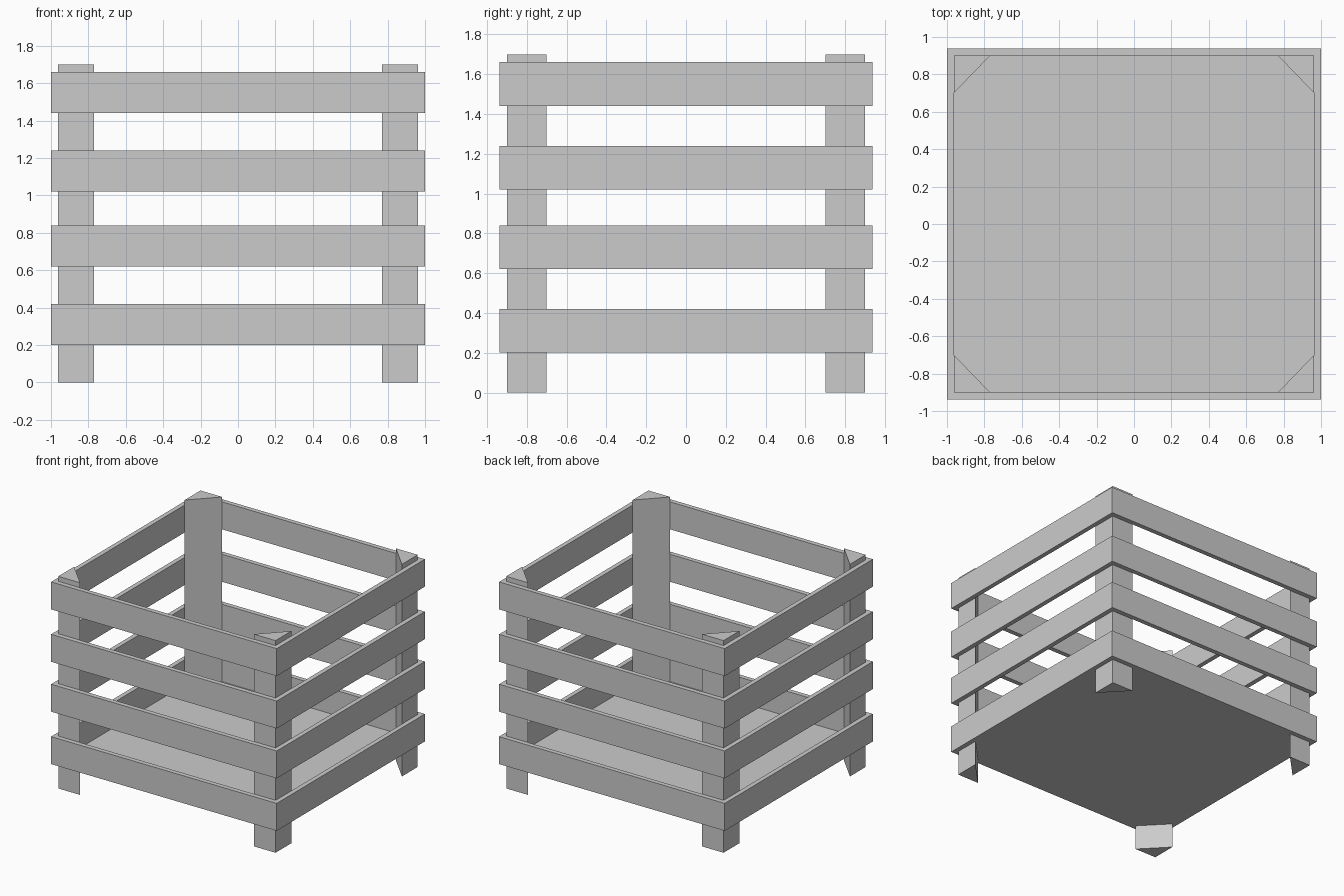
import bpy
import bmesh
from mathutils import Vector

cube = bpy.data.objects.get("Cube")
if cube:
    bpy.data.objects.remove(cube, do_unlink=True)

# One plain grey for the whole crate
grey = bpy.data.materials.new("plain_grey")
grey.use_nodes = True
colour = (0.6, 0.6, 0.6, 1)
grey.diffuse_color = colour
grey.node_tree.nodes["Principled BSDF"].inputs["Base Color"].default_value = colour

IN_X, IN_Y = 0.963, 0.9      # inner faces of the slats
OUT_X, OUT_Y = 1.0, 0.938    # outer faces of the slats
SLAT_HEIGHT = 0.22
SLAT_BOTTOMS = (0.2, 0.62, 1.02, 1.44)


def prism(name, outline, bottom, top):
    """Extrude a flat outline upwards from bottom to top."""
    bm = bmesh.new()
    base = bm.faces.new([bm.verts.new((x, y, bottom)) for x, y in outline])
    extruded = bmesh.ops.extrude_face_region(bm, geom=[base])["geom"]
    verts = [v for v in extruded if isinstance(v, bmesh.types.BMVert)]
    bmesh.ops.translate(bm, verts=verts, vec=Vector((0, 0, top - bottom)))
    bmesh.ops.recalc_face_normals(bm, faces=bm.faces)
    mesh = bpy.data.meshes.new(name)
    bm.to_mesh(mesh)
    bm.free()
    mesh.materials.append(grey)
    obj = bpy.data.objects.new(name, mesh)
    bpy.context.collection.objects.link(obj)
    return obj


def board(name, x0, x1, y0, y1, bottom, top):
    return prism(name, [(x0, y0), (x1, y0), (x1, y1), (x0, y1)], bottom, top)


# Slats: long ones on front and back, shorter ones fitted between them
for number, low in enumerate(SLAT_BOTTOMS, 1):
    high = low + SLAT_HEIGHT
    board(f"front_slat_{number}", -OUT_X, OUT_X, -OUT_Y, -IN_Y, low, high)
    board(f"back_slat_{number}", -OUT_X, OUT_X, IN_Y, OUT_Y, low, high)
    board(f"left_slat_{number}", IN_X, OUT_X, -IN_Y, IN_Y, low, high)
    board(f"right_slat_{number}", -OUT_X, -IN_X, -IN_Y, IN_Y, low, high)

# Triangular corner posts
for end, sy in (("front", -1), ("back", 1)):
    for side, sx in (("left", 1), ("right", -1)):
        corner = [(sx * IN_X, sy * IN_Y), (sx * 0.77, sy * IN_Y), (sx * IN_X, sy * 0.7)]
        prism(f"{end}_{side}_post", corner, 0, 1.7)

# Thin floor inside the lowest slats
board("floor", -IN_X, IN_X, -IN_Y, IN_Y, 0.2, 0.22)
